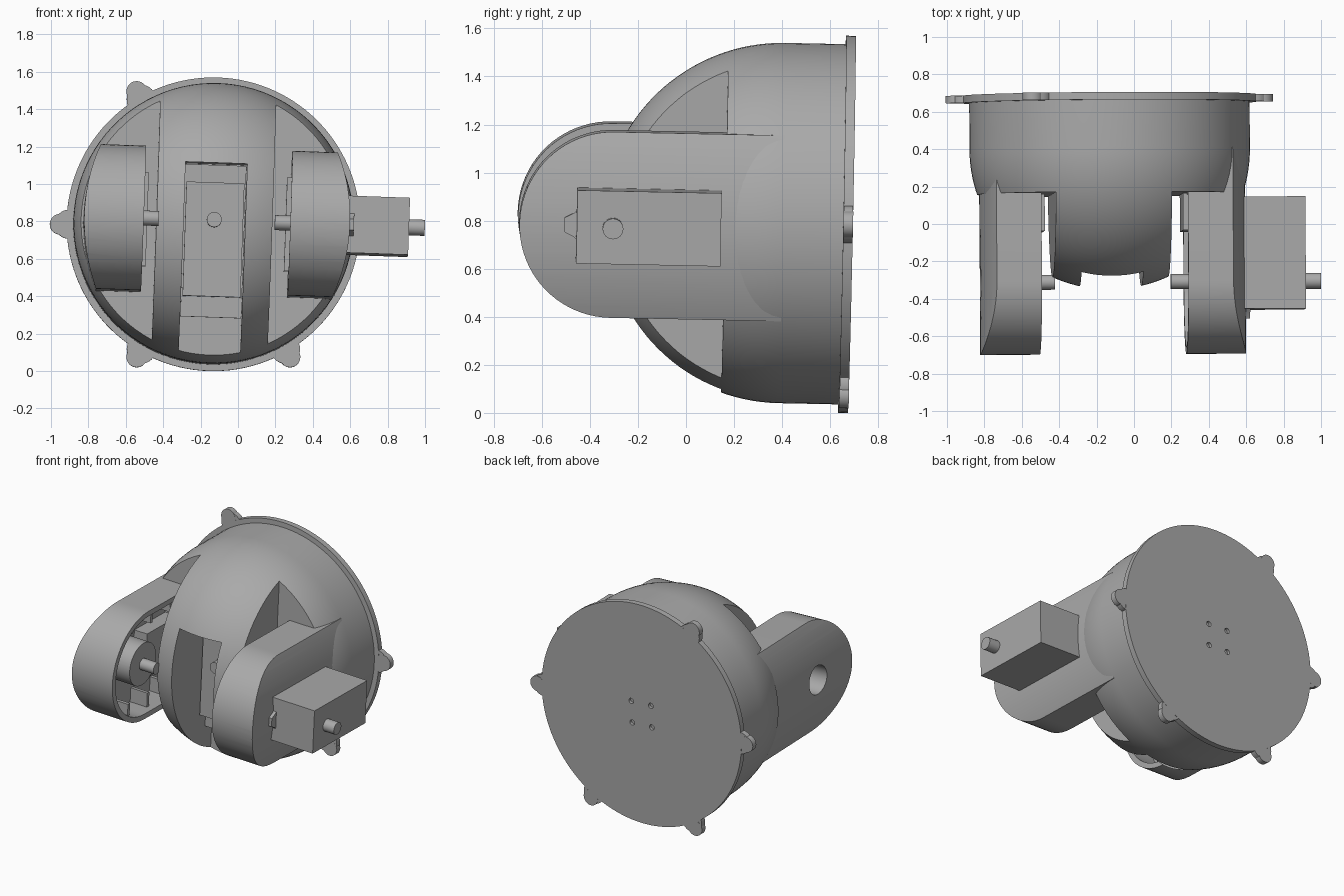
import bpy, bmesh
from math import sin, cos, pi, radians
from mathutils import Matrix, Vector

cube = bpy.data.objects.get("Cube")
if cube:
    bpy.data.objects.remove(cube)

grey = bpy.data.materials.new("plain grey")
grey.use_nodes = True
tone = (0.4, 0.4, 0.4, 1)
grey.diffuse_color = tone
grey.node_tree.nodes["Principled BSDF"].inputs["Base Color"].default_value = tone

# The assembly is built upright around its own axis, then leaned slightly.
CENTRE = Vector((-0.13, 0.4, 0.79))
LEAN = (Matrix.Translation(CENTRE) @ Matrix.Rotation(radians(-1.2), 4, 'X')
        @ Matrix.Rotation(radians(2), 4, 'Y') @ Matrix.Rotation(radians(0.35), 4, 'Z')
        @ Matrix.Translation((0, -0.4, 0)))
PIVOT_Y = -0.31
ARM_SHIFT = 0.012
parts = []


def finish(name, bm, keep=True):
    bmesh.ops.recalc_face_normals(bm, faces=bm.faces)
    mesh = bpy.data.meshes.new(name)
    bm.to_mesh(mesh)
    bm.free()
    ob = bpy.data.objects.new(name, mesh)
    bpy.context.collection.objects.link(ob)
    mesh.materials.append(grey)
    if keep:
        parts.append(ob)
    return ob


def box(name, x, y, z, keep=True):
    bm = bmesh.new()
    bmesh.ops.create_cube(bm, size=1)
    for v in bm.verts:
        v.co = [(a + b) / 2 + c * (b - a) for (a, b), c in zip((x, y, z), v.co)]
    return finish(name, bm, keep)


def rod(name, axis, centre, r, lo, hi, keep=True, sides=48, stretch=1.0):
    """Cylinder along x or y; centre gives the other two coordinates."""
    bm = bmesh.new()
    bmesh.ops.create_cone(bm, cap_ends=True, segments=sides, radius1=r, radius2=r, depth=hi - lo)
    for v in bm.verts:
        a, b, c = v.co
        along = c + (lo + hi) / 2
        v.co = ((along, centre[0] + a, centre[1] + b) if axis == 'X'
                else (centre[0] + a, along, centre[1] + b * stretch))
    return finish(name, bm, keep)


def prism(name, outline, x0, x1, keep=True):
    """Outline in y, z pushed along x."""
    bm = bmesh.new()
    face = bm.faces.new([bm.verts.new((x0, y, z)) for y, z in outline])
    new = bmesh.ops.extrude_face_region(bm, geom=[face])["geom"]
    bmesh.ops.translate(bm, vec=(x1 - x0, 0, 0), verts=[v for v in new if isinstance(v, bmesh.types.BMVert)])
    return finish(name, bm, keep)


def lathe(name, profile):
    """Radius, y pairs spun about the y axis."""
    bm = bmesh.new()
    vs = [bm.verts.new((r, y, 0)) for r, y in profile]
    es = [bm.edges.new(p) for p in zip(vs, vs[1:])]
    bmesh.ops.spin(bm, geom=vs + es, cent=(0, 0, 0), axis=(0, 1, 0), angle=2 * pi, steps=96)
    bmesh.ops.remove_doubles(bm, verts=bm.verts, dist=0.0001)
    return finish(name, bm)


def boolean(ob, tool, how='DIFFERENCE'):
    bpy.context.view_layer.objects.active = ob
    mod = ob.modifiers.new("cut", 'BOOLEAN')
    mod.operation, mod.object, mod.solver = how, tool, 'EXACT'
    bpy.ops.object.modifier_apply(modifier=mod.name)
    if tool in parts:
        parts.remove(tool)
    bpy.data.objects.remove(tool)


def stadium(r, back):
    arc = [radians(90 + 180 * i / 40) for i in range(41)]
    return [(PIVOT_Y + r * cos(t), r * sin(t)) for t in arc] + [(back, -r), (back, r)]


# Dome with flat side cuts, a centre slot and a cross groove
arc = [pi / 2 * i / 32 for i in range(33)]
dome = lathe("dome", [(0.75 * sin(t), 0.4 - 0.75 * cos(t)) for t in arc] + [(0.75, 0.66), (0, 0.66)])
for s in (-1, 1):
    boolean(dome, box("side_cut", sorted((s * 0.31, s)), (-1, 0.16), (-1, 1), False))
boolean(dome, box("slot", (-0.165, 0.165), (-1, 0.16), (-1, 0.31), False))
boolean(dome, rod("groove", 'X', (PIVOT_Y, 0.01), 0.22, -0.5, 0.5, False))

# Back plate with five drilled lugs and four centre holes
plate = rod("back_plate", 'Y', (0, 0), 0.785, 0.65, 0.69, sides=128)
spots = [(0.82 * cos(radians(a + 2)), 0.82 * sin(radians(a + 2))) for a in (0, 120, 180, 240, 300)]
for p in spots:
    boolean(plate, rod("lug", 'Y', p, 0.055, 0.65, 0.69, False, 32), 'UNION')
    root = rod("lug_root", 'Y', (p[0] * 0.94, p[1] * 0.94), 0.078, 0.651, 0.689, False, 32)
    boolean(plate, root, 'UNION')
for p in spots:
    boolean(plate, rod("lug_hole", 'Y', p, 0.029, 0.6, 0.75, False, 24))
for x in (-0.077, 0.077):
    for z in (-0.077, 0.077):
        boolean(plate, rod("plate_hole", 'Y', (x, z), 0.019, 0.67, 0.75, False, 20))

# Centre motor sitting in the slot
box("centre_motor_body", (-0.155, 0.155), (0.0, 0.17), (-0.4, 0.21))
box("centre_motor_flange", (-0.163, 0.163), (0.08, 0.11), (-0.51, 0.305))
rod("centre_motor_shaft", 'Y', (0, 0.01), 0.04, -0.08, 0.05, sides=32)

# Pair of hollow arms with ribs, hubs and shafts
for s, side in ((-1, "right"), (1, "left")):
    def span(a, b):
        return sorted((s * a + ARM_SHIFT, s * b + ARM_SHIFT))

    arm = prism(side + "_arm", stadium(0.387, 0.4), *span(0.392, 0.8))
    barrel = rod("arm_barrel", 'Y', (ARM_SHIFT, 0), 0.711, -1, 1, False, 128, 0.85 / 0.711)
    boolean(arm, barrel, 'INTERSECT')
    boolean(arm, prism("arm_cavity", stadium(0.35, 0.15), *span(0.38, 0.57), False))
    if s < 0:
        boolean(arm, rod("arm_hole", 'X', (PIVOT_Y, 0), 0.1, *span(0.5, 0.8), False))
    for y in (-0.42, -0.2, 0.02):
        for z in ((-0.365, -0.25), (0.25, 0.365)):
            box(side + "_arm_rib", span(0.44, 0.6), (y - 0.012, y + 0.012), z)
    box(side + "_inner_motor", span(0.47, 0.58), (-0.2, 0.15), (-0.16, 0.16))
    box(side + "_motor_bracket", span(0.37, 0.41), (-0.04, 0.158), (-0.25, 0.25))
    rod(side + "_hub", 'X', (PIVOT_Y, 0), 0.15, *span(0.42, 0.56))
    rod(side + "_hub_shaft", 'X', (PIVOT_Y, 0), 0.04, *span(0.31, 0.45), sides=32)

# Outer motor on one arm
box("outer_motor_body", (0.68, 1.04), (-0.46, 0.14), (-0.15, 0.155))
rod("outer_motor_shaft", 'X', (PIVOT_Y, 0.0), 0.043, 1.0, 1.125, sides=32)
prism("outer_motor_tab", [(-0.45, -0.07), (-0.47, -0.05), (-0.51, -0.03),
                          (-0.51, 0.03), (-0.47, 0.05), (-0.45, 0.07)], 0.69, 0.745)

# Lean every part together and shade it
bpy.ops.object.select_all(action='DESELECT')
for ob in parts:
    ob.data.transform(LEAN)
    ob.select_set(True)
    bpy.context.view_layer.objects.active = ob
bpy.ops.object.shade_smooth_by_angle(angle=radians(30))
